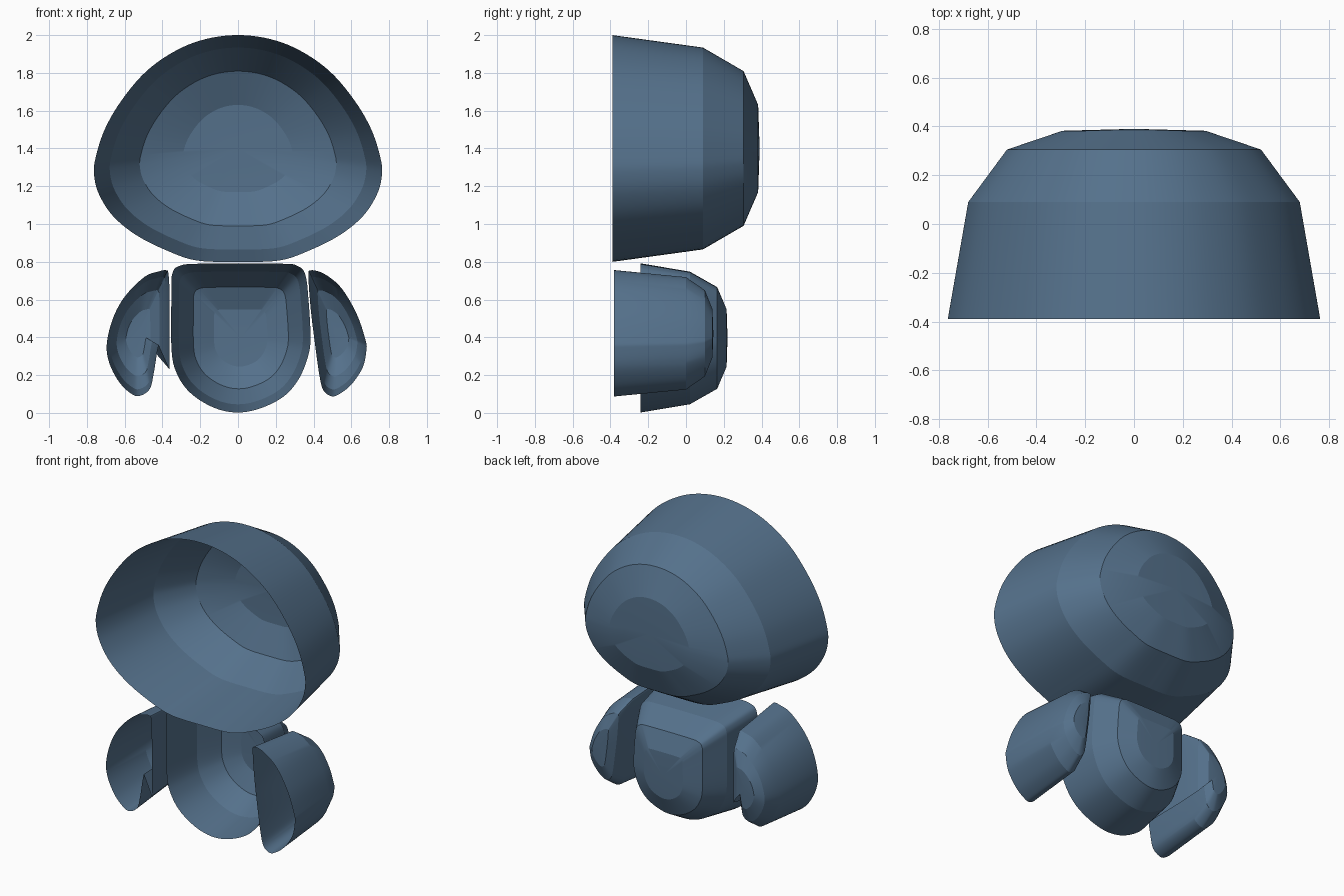
import bpy, bmesh, math
from mathutils import Vector

cube = bpy.data.objects.get("Cube")
if cube:
    bpy.data.objects.remove(cube, do_unlink=True)

# Single slate blue colour
blue = bpy.data.materials.new("slate_blue")
blue.use_nodes = True
COLOR = (0.09, 0.165, 0.26, 1)
blue.diffuse_color = COLOR
blue.node_tree.nodes["Principled BSDF"].inputs["Base Color"].default_value = COLOR

SCALES = (1, 0.89, 0.682, 0.384)   # size of each ring, from open front to back


def smooth_outline(points, steps=5):
    """Closed Catmull-Rom curve; a repeated point makes a sharp corner."""
    pts = [Vector(p) for p in points]
    n, out = len(pts), []
    for i in range(n):
        a, b, c, d = (pts[(i + k) % n] for k in (-1, 0, 1, 2))
        if (b - c).length < 1e-5:
            continue
        for s in range(steps):
            t = s / steps
            out.append(0.5 * (2 * b + (c - a) * t + (2 * a - 5 * b + 4 * c - d) * t**2
                              + (3 * b - a - 3 * c + d) * t**3))
    return out


def shell(name, points, depths):
    """Bowl open at the front: the outline shrinks about its centre ring by ring."""
    outline = smooth_outline(points)
    xs, zs = [p.x for p in outline], [p.y for p in outline]
    mid = Vector(((min(xs) + max(xs)) / 2, (min(zs) + max(zs)) / 2))
    bm = bmesh.new()
    rings = []
    for s, y in zip(SCALES, depths):
        ring = [mid + (p - mid) * s for p in outline]
        rings.append([bm.verts.new((p.x, y, p.y)) for p in ring])
    tip = bm.verts.new((mid.x, depths[-1], mid.y))
    n = len(outline)
    for i in range(n):
        j = (i + 1) % n
        for r, q in zip(rings, rings[1:]):
            bm.faces.new((r[i], r[j], q[j], q[i]))
        bm.faces.new((rings[-1][i], rings[-1][j], tip))
    # Outlines run clockwise from the front, so check that the back cap faces back
    bm.normal_update()
    if sum(f.normal.y * f.calc_area() for f in bm.faces) < 0:
        bmesh.ops.reverse_faces(bm, faces=bm.faces[:])
    # Smooth around the outline, crisp between the rings
    for f in bm.faces:
        f.smooth = True
    for e in bm.edges:
        e.smooth = len(e.link_faces) == 2 and e.calc_face_angle(0) < math.radians(18)
    mesh = bpy.data.meshes.new(name)
    bm.to_mesh(mesh)
    bm.free()
    mesh.materials.append(blue)
    obj = bpy.data.objects.new(name, mesh)
    bpy.context.collection.objects.link(obj)
    return obj


# Head: mirrored half outline, top to flat bottom
half = [(.167, 1.98), (.325, 1.92), (.484, 1.81), (.616, 1.655), (.706, 1.5), (.754, 1.35),
        (.762, 1.26), (.735, 1.155), (.66, 1.04), (.537, .94), (.378, .86), (.22, .807)]
head = [(0, 2)] + half + [(0, .8)] + [(-x, z) for x, z in reversed(half)]
shell("head", head, (-.39, .09, .305, .382, .39))

# Body: square shoulders, round bottom
shell("body", [(-.352, .65), (-.347, .74), (-.31, .778), (-.2, .79), (.22, .79), (.315, .778),
               (.357, .73), (.373, .6), (.384, .41), (.373, .307), (.325, .185), (.246, .09),
               (.124, .026), (0, .002), (-.124, .026), (-.246, .1), (-.32, .2), (-.352, .333)],
      (-.24, .02, .165, .215, .22))

# Arms: plain left arm, right arm with a thumb notch
ARM_DEPTHS = (-.38, 0, .1, .14, .145)
shell("left_arm", [(.385, .755), (.458, .735), (.548, .66), (.63, .52), (.675, .385), (.68, .335),
                   (.66, .24), (.6, .15), (.537, .1), (.495, .088), (.452, .12), (.43, .205),
                   (.405, .385), (.385, .55), (.373, .72)], ARM_DEPTHS)
notch, thumb = (-.42, .36), (-.362, .23)
shell("right_arm", [(-.38, .755), (-.415, .75), (-.495, .72), (-.6, .615), (-.664, .495),
                    (-.695, .36), (-.68, .26), (-.627, .16), (-.563, .1), (-.52, .09),
                    (-.468, .125), (-.447, .205), (-.43, .31), notch, notch, thumb, thumb,
                    (-.362, .6), (-.368, .735)], ARM_DEPTHS)
